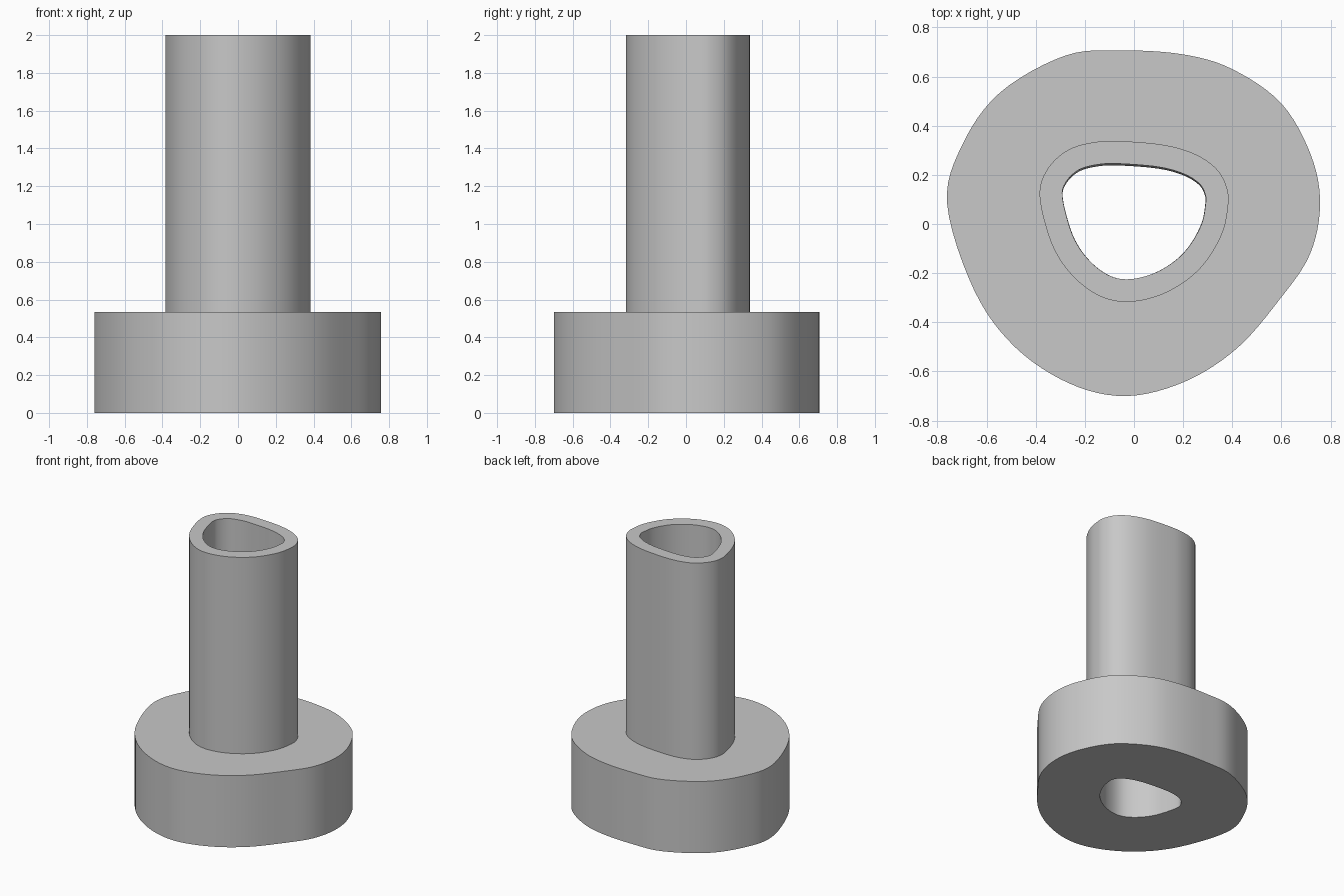
import bpy
import bmesh
import math
from mathutils import Vector

default_cube = bpy.data.objects.get("Cube")
if default_cube:
    bpy.data.objects.remove(default_cube, do_unlink=True)

STEPS = 6
WALL = 0.092
FLANGE_TOP = 0.535
HEIGHT = 2.0

# Control points run clockwise, starting from the flattened back
FLANGE_POINTS = [
    (-.05, .706), (.2, .69), (.4, .63), (.6, .49), (.72, .28), (.757, .08),
    (.715, -.125), (.59, -.31), (.42, -.505), (.21, -.64), (-.03, -.7), (-.26, -.65),
    (-.485, -.5), (-.65, -.27), (-.76, .08), (-.7, .32), (-.545, .535), (-.28, .685)]
BORE_POINTS = [
    (-.05, .245), (.1, .232), (.2, .205), (.265, .165), (.29, .12), (.291, .08),
    (.275, 0), (.225, -.09), (.16, -.155), (.07, -.205), (-.03, -.225), (-.11, -.205),
    (-.19, -.14), (-.25, -.045), (-.29, .1), (-.28, .165), (-.225, .22), (-.14, .243)]


def closed_spline(points):
    """Smooth closed outline through the control points."""
    pts = [Vector(p) for p in points]
    count = len(pts)
    outline = []
    for i in range(count):
        a, b, c, d = (pts[(i + k) % count] for k in (-1, 0, 1, 2))
        for s in range(STEPS):
            t = s / STEPS
            outline.append(0.5 * (2 * b + (c - a) * t
                                  + (2 * a - 5 * b + 4 * c - d) * t ** 2
                                  + (3 * b - a - 3 * c + d) * t ** 3))
    return outline


def offset_outline(outline, distance):
    """Push a clockwise outline outwards along its smoothed normals."""
    count = len(outline)
    result = []
    for i, p in enumerate(outline):
        tangent = (outline[(i + 3) % count] - outline[i - 3]).normalized()
        result.append(p + Vector((-tangent.y, tangent.x)) * distance)
    return result


flange = closed_spline(FLANGE_POINTS)
bore = closed_spline(BORE_POINTS)
tube = offset_outline(bore, WALL)
# The bore narrows very slightly towards the bottom at the back
bore_bottom = [Vector((p.x * 0.995, p.y * (0.97 if p.y > 0 else 1))) for p in bore]

# Sections followed around the solid: underside, flange, tube, rim, bore
sections = [(bore_bottom, 0), (flange, 0), (flange, FLANGE_TOP),
            (tube, FLANGE_TOP), (tube, HEIGHT), (bore, HEIGHT)]

bm = bmesh.new()
rings = [[bm.verts.new((p.x, p.y, z)) for p in outline] for outline, z in sections]
for lower, upper in zip(rings, rings[1:] + rings[:1]):
    for i in range(len(lower)):
        j = (i + 1) % len(lower)
        bm.faces.new((lower[i], lower[j], upper[j], upper[i]))
bmesh.ops.recalc_face_normals(bm, faces=bm.faces)
mesh = bpy.data.meshes.new("flanged_tube")
bm.to_mesh(mesh)
bm.free()

# Plain grey material
grey = bpy.data.materials.new("light_grey")
grey.use_nodes = True
colour = (0.58, 0.58, 0.58, 1)
grey.diffuse_color = colour
grey.node_tree.nodes["Principled BSDF"].inputs["Base Color"].default_value = colour
mesh.materials.append(grey)

part = bpy.data.objects.new("flanged_tube", mesh)
bpy.context.collection.objects.link(part)
bpy.ops.object.select_all(action="DESELECT")
part.select_set(True)
bpy.context.view_layer.objects.active = part
bpy.ops.object.shade_smooth_by_angle(angle=math.radians(30))
